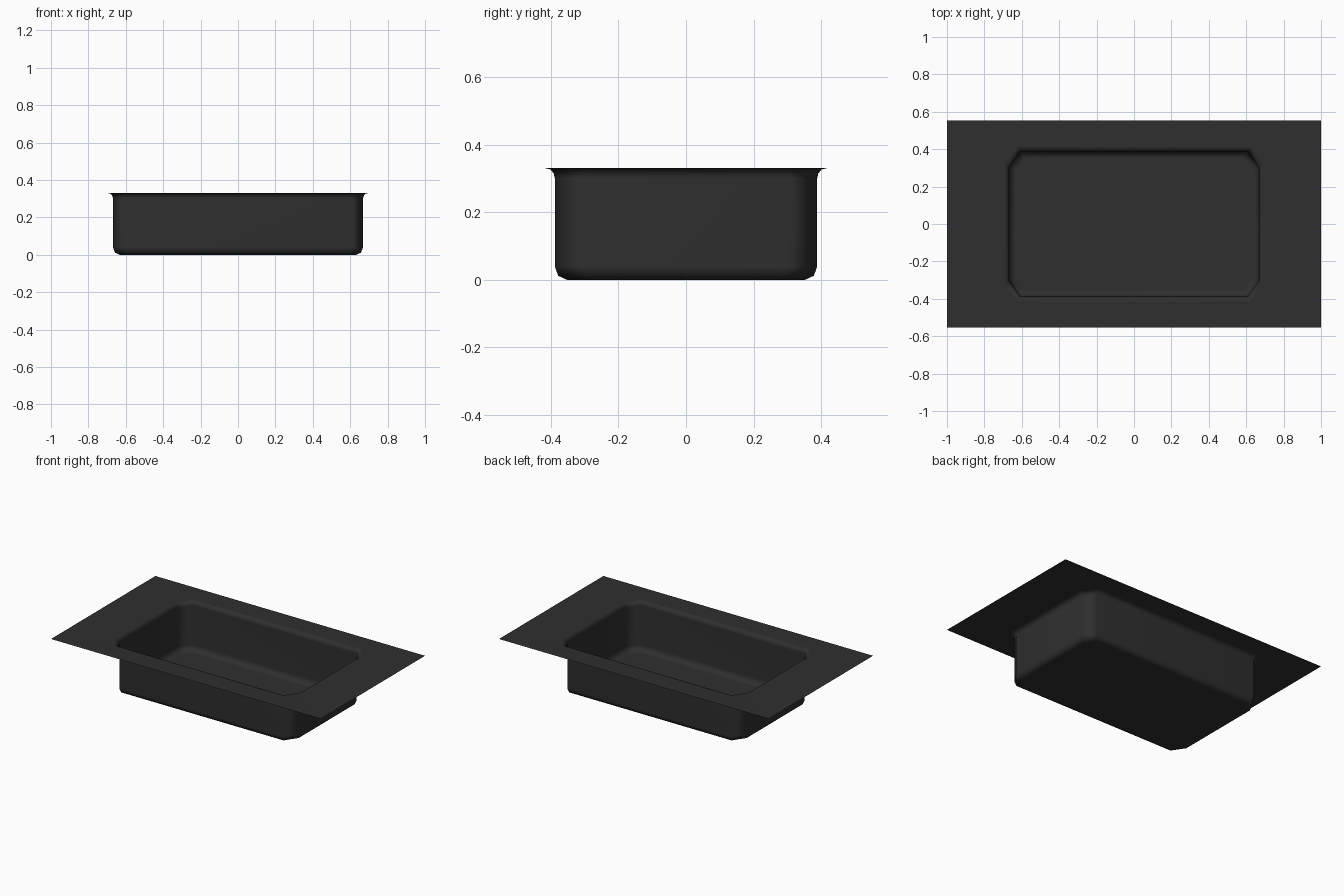
import bpy
import bmesh

cube = bpy.data.objects.get("Cube")
if cube:
    bpy.data.objects.remove(cube, do_unlink=True)

# Single dark plastic material
plastic = bpy.data.materials.new("charcoal_plastic")
plastic.use_nodes = True
color = (0.028, 0.028, 0.028, 1)
plastic.diffuse_color = color
bsdf = plastic.node_tree.nodes["Principled BSDF"]
bsdf.inputs["Base Color"].default_value = color
bsdf.inputs["Roughness"].default_value = 0.8

RIM_Z = 0.33
HALF_X, HALF_Y = 0.668, 0.388
CUT_X, CUT_Y = 0.06, 0.085

# Wall profile from rim to floor: outward offset, height
PROFILE = [(0.028, RIM_Z), (0.012, 0.326), (0.003, 0.314), (0, 0.30),
           (0, 0.04), (-0.01, 0.012), (-0.036, 0)]


def ring(bm, offset, z):
    """Rectangle with chamfered corners, counter-clockwise."""
    x, y = HALF_X + offset, HALF_Y + offset
    cx, cy = x - CUT_X - offset * 0.4, y - CUT_Y - offset * 0.4
    points = [(x, -cy), (x, cy), (cx, y), (-cx, y),
              (-x, cy), (-x, -cy), (-cx, -y), (cx, -y)]
    return [bm.verts.new((px, py, z)) for px, py in points]


bm = bmesh.new()
rings = [ring(bm, offset, z) for offset, z in PROFILE]

# Basin walls and floor
for upper, lower in zip(rings, rings[1:]):
    for i in range(8):
        j = (i + 1) % 8
        bm.faces.new((upper[i], upper[j], lower[j], lower[i]))
bm.faces.new(rings[-1])

# Flat sheet around the basin
rim = rings[0]
corners = [bm.verts.new((x, y, RIM_Z))
           for x, y in ((1, -0.553), (1, 0.553), (-1, 0.553), (-1, -0.553))]
for k in range(4):
    a, b, c = rim[2 * k], rim[2 * k + 1], rim[(2 * k + 2) % 8]
    here, after = corners[k], corners[(k + 1) % 4]
    bm.faces.new((here, after, b, a))
    bm.faces.new((after, c, b))

bm.normal_update()
mesh = bpy.data.meshes.new("basin_tray")
bm.to_mesh(mesh)
bm.free()
mesh.materials.append(plastic)
mesh.shade_smooth()

tray = bpy.data.objects.new("basin_tray", mesh)
bpy.context.collection.objects.link(tray)

# Keep the large panels flat and the bends soft
tray.modifiers.new("soft_bends", "WEIGHTED_NORMAL")
